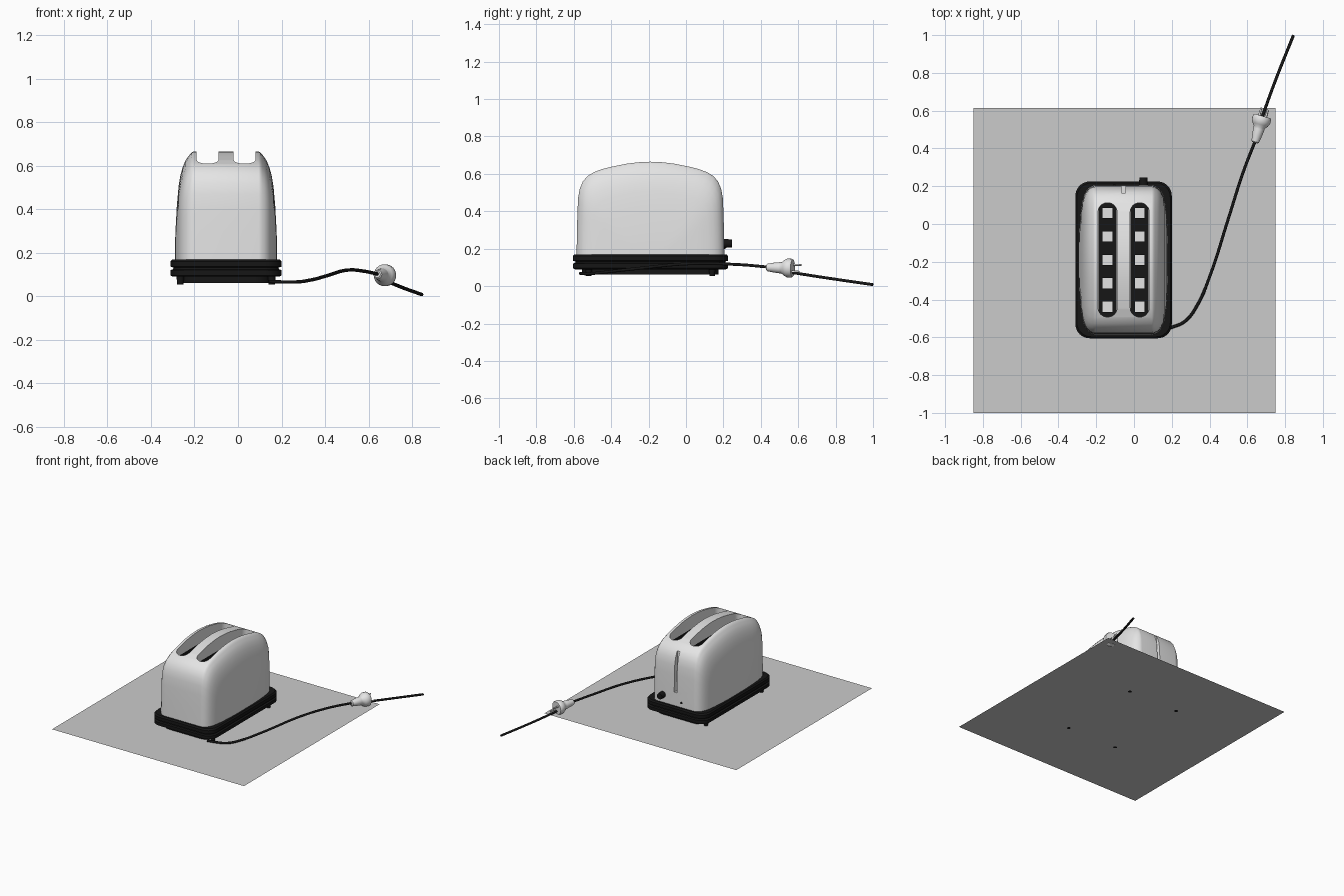
import bpy, bmesh, math
from mathutils import Vector, Matrix

if "Cube" in bpy.data.objects:
    bpy.data.objects.remove(bpy.data.objects["Cube"])

CX, CY = -0.055, -0.19          # centre of the toaster


def material(name, c):
    m = bpy.data.materials.new(name)
    m.diffuse_color = (*c, 1)
    m.use_nodes = True
    m.node_tree.nodes["Principled BSDF"].inputs["Base Color"].default_value = m.diffuse_color
    return m


SHELL = material("pale_metal", (0.78, 0.78, 0.78))
BLACK = material("black_plastic", (0.008, 0.008, 0.008))
TABLE = material("table_grey", (0.6, 0.6, 0.6))


def finish(name, bm, mat, angle=40):
    bmesh.ops.recalc_face_normals(bm, faces=bm.faces)
    me = bpy.data.meshes.new(name)
    bm.to_mesh(me)
    bm.free()
    ob = bpy.data.objects.new(name, me)
    bpy.context.collection.objects.link(ob)
    me.materials.append(mat)
    smooth(ob, angle)
    return ob


def smooth(ob, angle=40):
    bpy.ops.object.select_all(action='DESELECT')
    ob.select_set(True)
    bpy.context.view_layer.objects.active = ob
    bpy.ops.object.shade_smooth_by_angle(angle=math.radians(angle))


def loft(bm, rings, cap=True):
    vs = [[bm.verts.new(p) for p in r] for r in rings]
    n = len(vs[0])
    for a, b in zip(vs, vs[1:]):
        for i in range(n):
            bm.faces.new((a[i], a[(i + 1) % n], b[(i + 1) % n], b[i]))
    if cap:
        bm.faces.new(vs[0])
        bm.faces.new(vs[-1])


def rounded(cx, cy, hx, hy, r, z, n=8):
    pts = []
    for q, (sx, sy) in enumerate(((1, 1), (-1, 1), (-1, -1), (1, -1))):
        for i in range(n + 1):
            a = math.pi / 2 * (q + i / n)
            pts.append((cx + sx * (hx - r) + r * math.cos(a),
                        cy + sy * (hy - r) + r * math.sin(a), z))
    return pts


def box(bm, c, s):
    bmesh.ops.create_cube(bm, size=1, matrix=Matrix.Translation(c) @ Matrix.Diagonal((*s, 1)))


# table top sheet
bm = bmesh.new()
bm.faces.new([bm.verts.new(p) for p in ((-.85, -1, .055), (.75, -1, .055), (.75, .615, .055), (-.85, .615, .055))])
finish("table_sheet", bm, TABLE)

# metal shell: arched side profile lofted across x, bulging at the sides
half = [(.395, .16), (.393, .3), (.39, .4), (.387, .47), (.378, .52), (.362, .558),
        (.338, .587), (.305, .608), (.26, .625), (.2, .64), (.13, .654), (.065, .662), (0, .665)]
profile = half + [(-y, z) for y, z in half[-2::-1]]
stations = [(.15, 0, 0), (.158, .004, .001), (.166, .014, .004), (.176, .026, .009), (.188, .045, .018),
            (.2, .075, .034), (.21, .112, .055), (.218, .16, .085), (.226, .25, .14), (.232, .36, .22), (.235, .44, .3)]
stations = [(-d, z, y) for d, z, y in reversed(stations)] + stations
bm = bmesh.new()
loft(bm, [[(CX + d, CY + y * (.395 - iy) / .395, .16 + (z - .16) * (.505 - iz) / .505)
           for y, z in profile] for d, iz, iy in stations])
shell = finish("toaster_shell", bm, SHELL)

# cut the bread slots and the lever groove
slots = (CX - .085, CX + .085)
bm = bmesh.new()
for x in slots:
    loft(bm, [rounded(x, CY, .05, .302, .048, z) for z in (.3, .8)])
box(bm, (CX, .215, .435), (.022, .1, .33))
cutter = finish("slot_cutter", bm, SHELL)
mod = shell.modifiers.new("slots", 'BOOLEAN')
mod.operation = 'DIFFERENCE'
mod.solver = 'EXACT'
mod.object = cutter
bpy.context.view_layer.objects.active = shell
bpy.ops.object.modifier_apply(modifier=mod.name)
bpy.data.objects.remove(cutter)
smooth(shell, 35)

# black liners and wire grates inside the slots
bm = bmesh.new()
for x in slots:
    loft(bm, [rounded(x, CY, .048, .3, .046, z) for z in (.31, .57)], cap=False)
    for s in (-1, 1):
        box(bm, (x + s * .037, CY, .5), (.022, .56, .02))
    for i in range(6):
        box(bm, (x, .12 - .124 * i, .5), (.08, .07, .018))
finish("slot_grates", bm, BLACK)

# stepped black base
bm = bmesh.new()
layers = [(.05, .062), (.05, .09), (.012, .09), (0, .096), (0, .12), (.012, .124),
          (.014, .132), (0, .136), (0, .16), (.008, .17)]
loft(bm, [rounded(CX, CY, .255 - d, .415 - d, .075, z) for d, z in layers])
finish("base", bm, BLACK, 30)

# feet
bm = bmesh.new()
for sx in (-1, 1):
    for sy in (-1, 1):
        bmesh.ops.create_cone(bm, cap_ends=True, segments=16, radius1=.014, radius2=.018, depth=.04,
                              matrix=Matrix.Translation((CX + sx * .21, CY + sy * .33, .075)))
finish("feet", bm, BLACK)

# browning knob and small lamp on the back wall
def disc(name, x, y, z, r, depth, mat):
    bm = bmesh.new()
    bmesh.ops.create_cone(bm, cap_ends=True, segments=20, radius1=r, radius2=r * .9, depth=depth,
                          matrix=Matrix.Translation((x, y, z)) @ Matrix.Rotation(-math.pi / 2, 4, 'X'))
    finish(name, bm, mat)


disc("browning_knob", .05, .22, .228, .024, .05, BLACK)
disc("lamp", CX - .05, .2, .205, .008, .02, BLACK)


# power cord and its tail
def cord(name, pts):
    cu = bpy.data.curves.new(name, 'CURVE')
    cu.dimensions = '3D'
    cu.bevel_depth = .008
    cu.bevel_resolution = 3
    cu.use_fill_caps = True
    sp = cu.splines.new('BEZIER')
    sp.bezier_points.add(len(pts) - 1)
    for b, p in zip(sp.bezier_points, pts):
        b.co = p
        b.handle_left_type = b.handle_right_type = 'AUTO'
    cu.materials.append(BLACK)
    bpy.context.collection.objects.link(bpy.data.objects.new(name, cu))


cord("power_cord", [(.14, -.565, .068), (.2, -.547, .066), (.27, -.515, .066), (.335, -.43, .075),
                    (.4, -.28, .092), (.5, .03, .12), (.58, .28, .115), (.65, .46, .1)])
cord("cord_tail", [(.655, .5, .083), (.745, .75, .044), (.844, .999, .008)])

# plug: turned body with two prongs
place = Matrix.Translation((.64, .43, .1)) @ Vector((.05, .175, -.005)).to_track_quat('Z', 'Y').to_matrix().to_4x4()
bm = bmesh.new()
turned = [(0, .014), (.005, .02), (.04, .026), (.075, .03), (.085, .03), (.1, .042), (.115, .05), (.14, .05), (.146, .046)]
loft(bm, [[place @ Vector((r * math.cos(a * math.pi / 12), r * math.sin(a * math.pi / 12), t))
           for a in range(24)] for t, r in turned])
for s in (-1, 1):
    bmesh.ops.create_cone(bm, cap_ends=True, segments=12, radius1=.006, radius2=.005, depth=.05,
                          matrix=place @ Matrix.Translation((s * .018, s * .018, .163)))
finish("plug", bm, SHELL)
